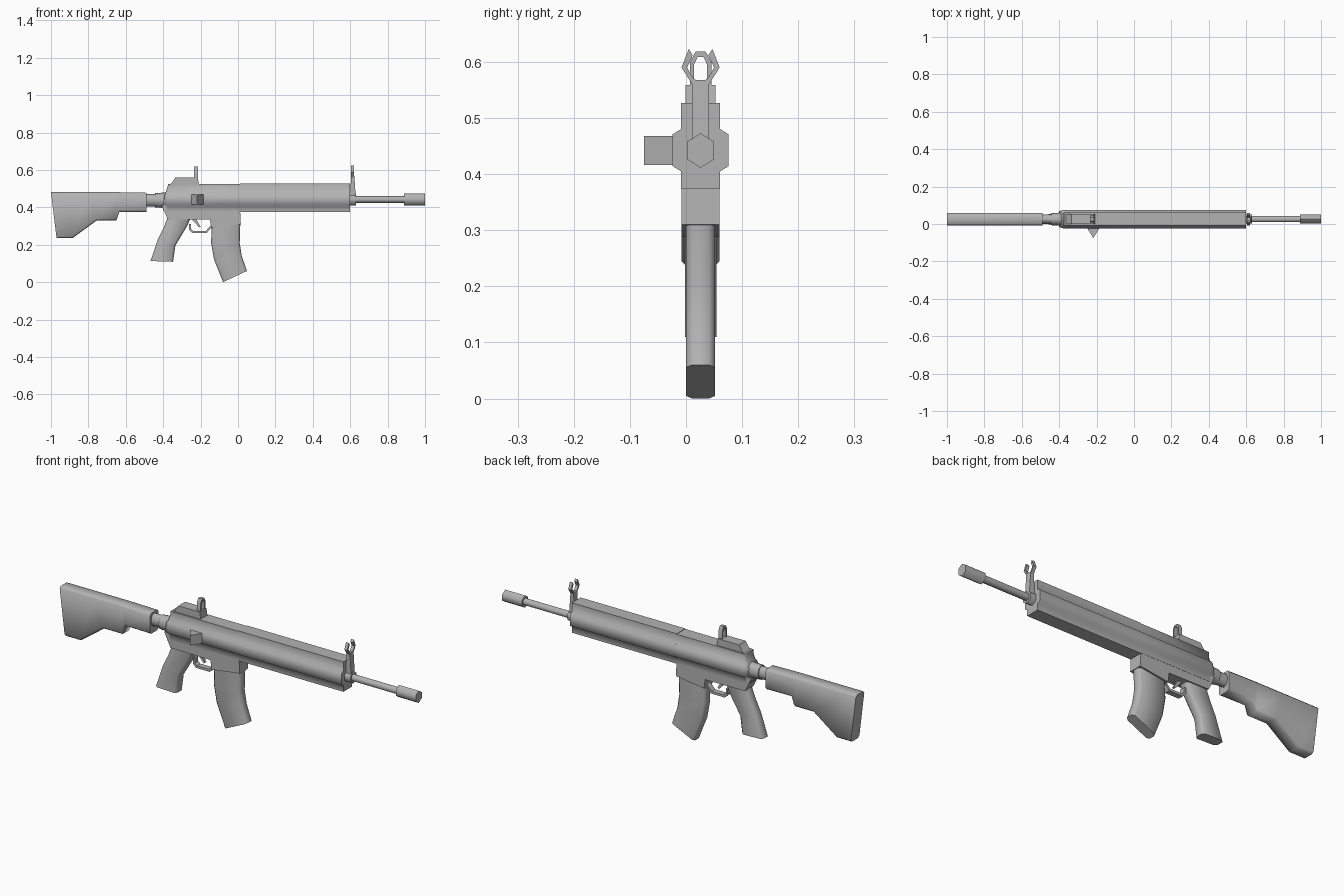
import bpy, bmesh, math

cube = bpy.data.objects.get("Cube")
if cube:
    bpy.data.objects.remove(cube, do_unlink=True)

YC = 0.026      # middle plane of the rifle
BORE = 0.442    # height of the barrel axis

grey = bpy.data.materials.new("gunmetal_grey")
grey.use_nodes = True
grey.diffuse_color = (0.45, 0.45, 0.45, 1)
grey.node_tree.nodes["Principled BSDF"].inputs["Base Color"].default_value = (0.45, 0.45, 0.45, 1)


def loft(name, rings, loop=False, angle=65):
    """Skin a series of equal rings; cap the ends unless the rings form a loop."""
    bm = bmesh.new()
    rows = [[bm.verts.new(p) for p in ring] for ring in rings]
    n = len(rows[0])
    pairs = list(zip(rows, rows[1:])) + ([(rows[-1], rows[0])] if loop else [])
    for a, b in pairs:
        for i in range(n):
            j = (i + 1) % n
            bm.faces.new((a[i], a[j], b[j], b[i]))
    if not loop:
        bm.faces.new(rows[0])
        bm.faces.new(rows[-1])
    bmesh.ops.recalc_face_normals(bm, faces=bm.faces)
    mesh = bpy.data.meshes.new(name)
    bm.to_mesh(mesh)
    bm.free()
    mesh.materials.append(grey)
    obj = bpy.data.objects.new(name, mesh)
    bpy.context.collection.objects.link(obj)
    bpy.ops.object.select_all(action="DESELECT")
    obj.select_set(True)
    bpy.context.view_layer.objects.active = obj
    bpy.ops.object.shade_smooth_by_angle(angle=math.radians(angle))
    return obj


def side_plate(name, pts, half):
    """Side outline (x, z) extruded across the width."""
    return loft(name, [[(x, YC + s * half, z) for x, z in pts] for s in (-1, 1)], angle=40)


def tube(name, stations, sides, z, squash=1.0):
    """Faceted tube along x through (x, radius) stations."""
    turn = [math.pi / 2 + 2 * math.pi * i / sides for i in range(sides)]
    return loft(name, [[(x, YC + squash * r * math.cos(a), z + r * math.sin(a)) for a in turn]
                       for x, r in stations])


def sweep(name, stations, half, cut):
    """Chamfered box section carried between pairs of side points."""
    rings = []
    for (x0, z0), (x1, z1) in stations:
        t = cut / math.hypot(x1 - x0, z1 - z0)
        section = [(0, half - cut), (t, half), (1 - t, half), (1, half - cut)]
        section += [(u, -y) for u, y in reversed(section)]
        rings.append([(x0 + (x1 - x0) * u, YC + y, z0 + (z1 - z0) * u) for u, y in section])
    return loft(name, rings)


# Upper body: receiver and handguard share a section with a raised side rib
half_section = [(0.035, 0.376), (0.035, 0.406), (0.05, 0.415), (0.05, 0.47), (0.035, 0.479), (0.035, 0.524)]
section = half_section + [(-y, z) for y, z in reversed(half_section)]


def body_ring(x, wide=1.0, tall=1.0, lean=0.0):
    return [(x + lean * max(0, z - BORE), YC + y * wide, BORE + (z - BORE) * tall) for y, z in section]


loft("receiver", [body_ring(-0.40, 0.85, 0.9, 0.3), body_ring(-0.375), body_ring(0.01)])
loft("handguard", [body_ring(0.01, 1, 1.03), body_ring(0.60, 1, 1.03)])
side_plate("lower_receiver", [(-0.41, 0.41), (-0.375, 0.337), (-0.15, 0.335), (-0.143, 0.288),
                              (0.015, 0.31), (0.01, 0.41)], 0.034)

# Stock and the parts joining it to the receiver
tube("receiver_tail", [(-0.445, 0.038), (-0.375, 0.042)], 8, 0.438, 0.85)
tube("buffer_tube", [(-0.50, 0.034), (-0.44, 0.034)], 8, 0.438, 0.75)
sweep("stock", [((-1.0, 0.481), (-0.97, 0.235)), ((-0.95, 0.481), (-0.885, 0.235)),
                ((-0.80, 0.481), (-0.755, 0.33)), ((-0.66, 0.481), (-0.65, 0.33)),
                ((-0.64, 0.481), (-0.635, 0.376)), ((-0.49, 0.478), (-0.49, 0.374))], 0.034, 0.01)

# Grip and magazine
sweep("pistol_grip", [((-0.375, 0.35), (-0.25, 0.35)), ((-0.40, 0.285), (-0.272, 0.30)),
                      ((-0.43, 0.225), (-0.335, 0.195)), ((-0.468, 0.113), (-0.347, 0.109))], 0.028, 0.012)
sweep("magazine", [((-0.14, 0.32), (0.013, 0.33)), ((-0.144, 0.21), (0.009, 0.21)),
                   ((-0.128, 0.12), (0.02, 0.14)), ((-0.08, 0.0), (0.048, 0.06))], 0.026, 0.011)

# Trigger and guard
side_plate("trigger_guard", [(-0.262, 0.31), (-0.262, 0.28), (-0.245, 0.262), (-0.168, 0.262),
                             (-0.145, 0.29), (-0.145, 0.305), (-0.172, 0.274), (-0.24, 0.274),
                             (-0.252, 0.285), (-0.252, 0.31)], 0.014)
side_plate("trigger", [(-0.25, 0.34), (-0.225, 0.34), (-0.2, 0.297), (-0.207, 0.292)], 0.006)

# Wedge-shaped charging handle on the right side
loft("charging_handle", [[(-0.255, -0.015, z), (-0.218, -0.075, z), (-0.18, -0.015, z)]
                         for z in (0.416, 0.468)], angle=40)

# Barrel and muzzle
tube("barrel", [(0.58, 0.019), (0.90, 0.019)], 6, BORE)
tube("muzzle_brake", [(0.888, 0.031), (1.0, 0.031)], 6, BORE, 0.9)
tube("front_sight_collar", [(0.59, 0.031), (0.632, 0.031)], 6, BORE, 0.9)

# Rear sight: base and upright frame
side_plate("rear_sight_base", [(-0.375, 0.515), (-0.355, 0.53), (-0.335, 0.559), (-0.215, 0.559), (-0.208, 0.515)], 0.027)
outer = [(-0.019, 0.55), (-0.019, 0.6), (-0.009, 0.618), (0.009, 0.618), (0.019, 0.6), (0.019, 0.55)]
inner = [(y * 0.6, 0.584 + (z - 0.584) * 0.72) for y, z in outer]
loft("rear_sight_frame", [[(x, YC + y, z) for y, z in shape] for x, shape in
                          ((-0.236, outer), (-0.215, outer), (-0.215, inner), (-0.236, inner))],
     loop=True, angle=40)

# Front sight: tapered post and two bent protective wings
loft("front_sight_post", [[(x0, YC - 0.015, z), (x1, YC - 0.015, z), (x1, YC + 0.015, z), (x0, YC + 0.015, z)]
                          for x0, x1, z in ((0.598, 0.63, 0.45), (0.605, 0.622, 0.568))], angle=40)
wing = [(0.006, 0.566), (0.015, 0.56), (0.034, 0.59), (0.021, 0.623), (0.014, 0.612), (0.024, 0.59), (0.014, 0.572)]
for side, label in ((1, "back"), (-1, "front")):
    loft("front_sight_wing_" + label, [[(x, YC + side * y, z) for y, z in wing] for x in (0.605, 0.621)], angle=40)
